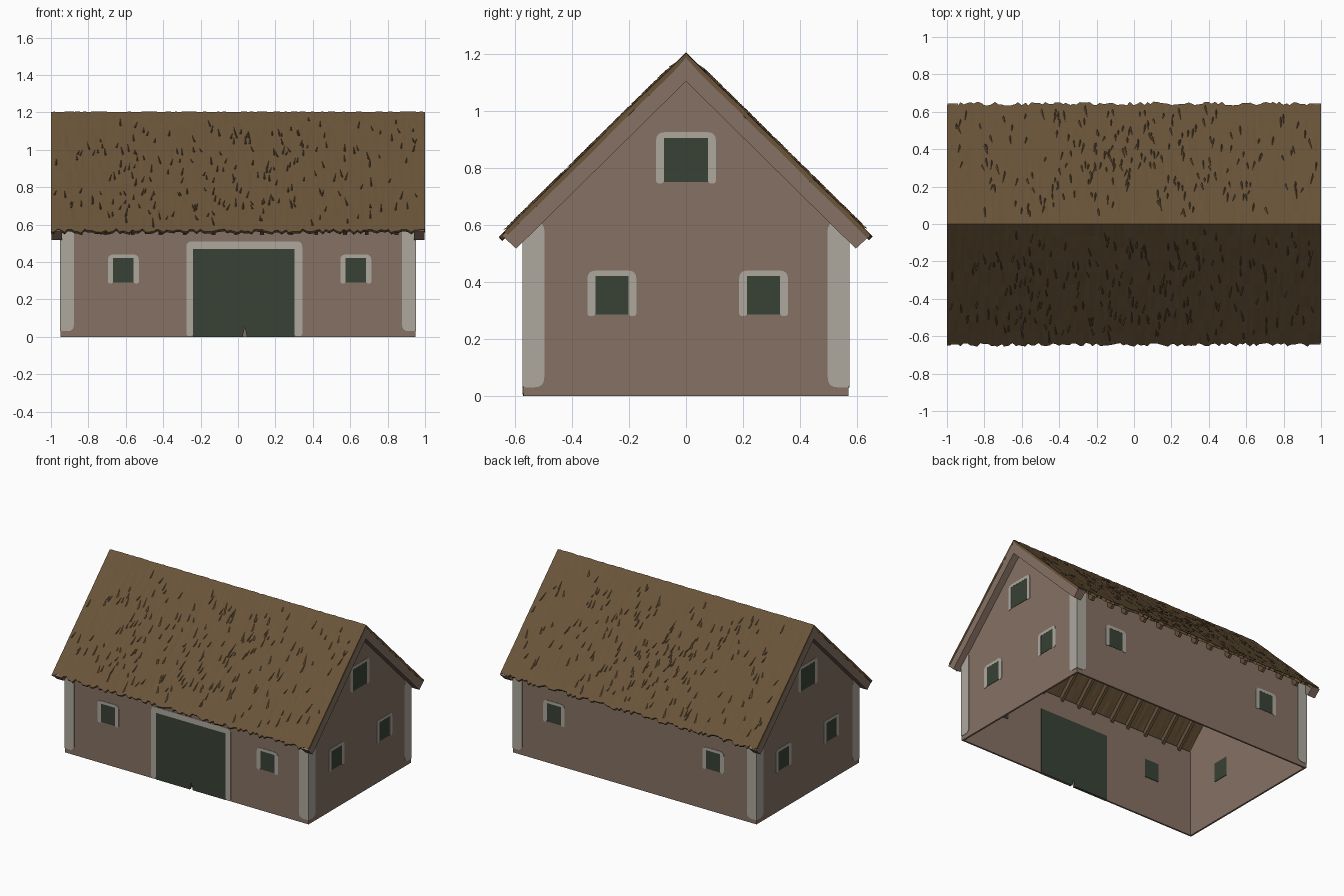
import bpy, bmesh, math, random
from mathutils import Vector

if "Cube" in bpy.data.objects:
    bpy.data.objects.remove(bpy.data.objects["Cube"])

random.seed(7)
HX, HY = 0.95, 0.57           # wall half sizes
RIDGE, SLOPE = 1.203, 0.985   # roof line: z = RIDGE - SLOPE*|y|
EAVE = 0.645


def material(name, rgb):
    m = bpy.data.materials.new(name)
    lin = [((c / 255 + 0.055) / 1.055) ** 2.4 for c in rgb]
    m.diffuse_color = (*lin, 1)
    m.use_nodes = True
    m.node_tree.nodes["Principled BSDF"].inputs["Base Color"].default_value = m.diffuse_color
    return m


PLASTER = material("brown plaster", (134, 113, 99))
TRIM = material("pale trim", (174, 168, 159))
GREEN = material("dark green", (56, 66, 53))
THATCH = material("thatch brown", (106, 84, 57))
TIMBER = material("timber brown", (98, 79, 58))


def finish(name, bm, mat):
    me = bpy.data.meshes.new(name)
    bm.to_mesh(me)
    bm.free()
    me.materials.append(mat)
    ob = bpy.data.objects.new(name, me)
    bpy.context.collection.objects.link(ob)
    return ob


def prism(name, pts, place, d0, d1, mat):
    """Extrude a 2D outline between depths d0 and d1; place maps (u, v, d) to 3D."""
    bm = bmesh.new()
    a = [bm.verts.new(place(u, v, d0)) for u, v in pts]
    b = [bm.verts.new(place(u, v, d1)) for u, v in pts]
    bm.faces.new(a)
    bm.faces.new(b[::-1])
    n = len(pts)
    for i in range(n):
        bm.faces.new((a[i], b[i], b[(i + 1) % n], a[(i + 1) % n]))
    bmesh.ops.recalc_face_normals(bm, faces=bm.faces[:])
    bmesh.ops.triangulate(bm, faces=[f for f in bm.faces if len(f.verts) > 4])
    return finish(name, bm, mat)


# Wall planes: u runs along the wall, v is height, d points outward
SIDES = {
    "front": lambda u, v, d: (u, -HY - d, v),
    "back": lambda u, v, d: (u, HY + d, v),
    "right": lambda u, v, d: (HX + d, u, v),
    "left": lambda u, v, d: (-HX - d, u, v),
}


def rounded(pts, radii, steps=4):
    """Round the corners of an outline, one radius per corner."""
    out = []
    for i, (p, r) in enumerate(zip(pts, radii)):
        p = Vector(p)
        a = p + (Vector(pts[i - 1]) - p).normalized() * r
        b = p + (Vector(pts[(i + 1) % len(pts)]) - p).normalized() * r
        if r == 0:
            out.append(tuple(p))
            continue
        for k in range(steps + 1):
            t = k / steps
            out.append(tuple(a * (1 - t) ** 2 + p * 2 * t * (1 - t) + b * t * t))
    return out


def frame(name, side, u0, u1, z0, z1, w0, w1, top, foot):
    """Painted surround on both sides and the top of an opening."""
    pts = [(u0 - w0, z0), (u0 - w0, z1 + top), (u1 + w1, z1 + top), (u1 + w1, z0),
           (u1, z0), (u1, z1), (u0, z1), (u0, z0)]
    radii = [foot, 0.03, 0.03, foot, foot, 0, 0, foot]
    prism(name, rounded(pts, radii), SIDES[side], -0.001, 0.003, TRIM)


def window(side, u, z0, z1, half):
    pane = [(u - half, z0), (u + half, z0), (u + half, z1), (u - half, z1)]
    prism(side + "_window", pane, SIDES[side], -0.015, 0.002, GREEN)
    frame(side + "_window_frame", side, u - half, u + half, z0 - 0.005, z1,
          0.028, 0.028, 0.02, 0.012)


# Walls, with a small split at the foot of the door
split = [(0.025, 0), (0.036, 0.05), (0.048, 0)]
long_wall = [(HX, 0), (HX, 0.61), (-HX, 0.61), (-HX, 0)]
gable = [(-HY, 0), (HY, 0), (HY, 0.61), (0, 1.175), (-HY, 0.61)]
prism("front_wall", split + long_wall, SIDES["front"], -0.012, 0, PLASTER)
prism("back_wall", long_wall, SIDES["back"], -0.012, 0, PLASTER)
for s in ("right", "left"):
    prism(s + "_gable_wall", gable, SIDES[s], -0.012, 0, PLASTER)

# Door and its surround
door = split + [(0.302, 0), (0.302, 0.47), (-0.24, 0.47), (-0.24, 0)]
prism("door", door, SIDES["front"], -0.015, 0.002, GREEN)
frame("door_frame", "front", -0.24, 0.302, 0.005, 0.47, 0.036, 0.042, 0.04, 0.012)

# Windows
for s in ("front", "back"):
    for u in (-0.613, 0.63):
        window(s, u, 0.29, 0.42, 0.055)
for s in ("right", "left"):
    window(s, -0.26, 0.285, 0.42, 0.058)
    window(s, 0.272, 0.285, 0.42, 0.058)
    window(s, 0.0, 0.75, 0.905, 0.077)

# Painted corner strips
for s in SIDES:
    end = HX if s in ("front", "back") else HY
    for m in (-1, 1):
        strip = [(m * (end + 0.003), 0.03), (m * (end + 0.003), 0.61),
                 (m * (end - 0.073), 0.61), (m * (end - 0.073), 0.03)]
        prism(s + "_corner_strip", rounded(strip, [0.01, 0.005, 0.03, 0.035]),
              SIDES[s], -0.001, 0.003, TRIM)


def roof_z(y):
    return RIDGE - SLOPE * abs(y)


# Thatch: a rough sheet over both slopes with ragged eaves
NX, NY = 110, 10
bm = bmesh.new()
grid = []
for i in range(NX + 1):
    col = []
    for j in range(-NY, NY + 1):
        y = EAVE * j / NY
        if abs(j) == NY:
            y += random.uniform(-0.011, 0.009)
        x = -1 + 2 * i / NX
        if 0 < i < NX:
            x += random.uniform(-0.005, 0.005)
        col.append(bm.verts.new((x, y, roof_z(y) + random.uniform(-0.002, 0.002))))
    grid.append(col)
for i in range(NX):
    for j in range(2 * NY):
        bm.faces.new((grid[i][j], grid[i + 1][j], grid[i + 1][j + 1], grid[i][j + 1]))
roof = finish("thatch_roof", bm, THATCH)
solid = roof.modifiers.new("thickness", "SOLIDIFY")
solid.thickness = 0.016
solid.offset = -1

# Loose straw: thin slivers lifting off the thatch, denser near the middle
bm = bmesh.new()
for k in range(440):
    s = 1 if k % 2 else -1
    x = random.gauss(0, 0.35) if random.random() < 0.45 else random.uniform(-0.97, 0.97)
    x = max(-0.97, min(0.97, x))
    y = random.uniform(0.02, 0.57)
    length, lean = random.uniform(0.03, 0.07), random.uniform(-0.018, 0.018)

    def on_roof(px, py, lift):
        return bm.verts.new((px, s * (py + lift * 0.7), roof_z(py) + lift * 0.7))
    u = on_roof(x, y, -0.002)
    l = on_roof(x + lean - 0.006, y + length * 0.8, -0.002)
    r = on_roof(x + lean + 0.006, y + length * 0.8, -0.002)
    t = on_roof(x + lean, y + length, 0.008)
    for f in ((u, l, t), (u, t, r), (l, r, t), (u, r, l)):
        bm.faces.new(f)
bmesh.ops.recalc_face_normals(bm, faces=bm.faces[:])
finish("loose_straw", bm, THATCH)


def chevron(name, x0, x1, y_tip, top, depth, mat):
    """Inverted V of timber under the roof, cut square at the eaves."""
    tip_z = roof_z(y_tip) - top
    half = [(y_tip, tip_z), (y_tip - depth * 0.55, tip_z - depth * 0.5)]
    low = tip_z - depth * 0.5 + SLOPE * (y_tip - depth * 0.55)
    pts = [(0, RIDGE - top)] + half + [(0, low)] + [(-y, z) for y, z in half[::-1]]
    prism(name, pts, lambda u, v, d: (d, u, v), x0, x1, mat)


# Gable boards closing the roof overhang, and rafters with tails past the walls
for m in (-1, 1):
    chevron("gable_board", m * 0.94, m * 0.998, 0.645, 0.006, 0.09, PLASTER)
for k in range(-6, 7):
    x = 0.14 * k + random.uniform(-0.015, 0.015)
    chevron("rafter", x - 0.01, x + 0.01, 0.625, 0.016, 0.05, TIMBER)
